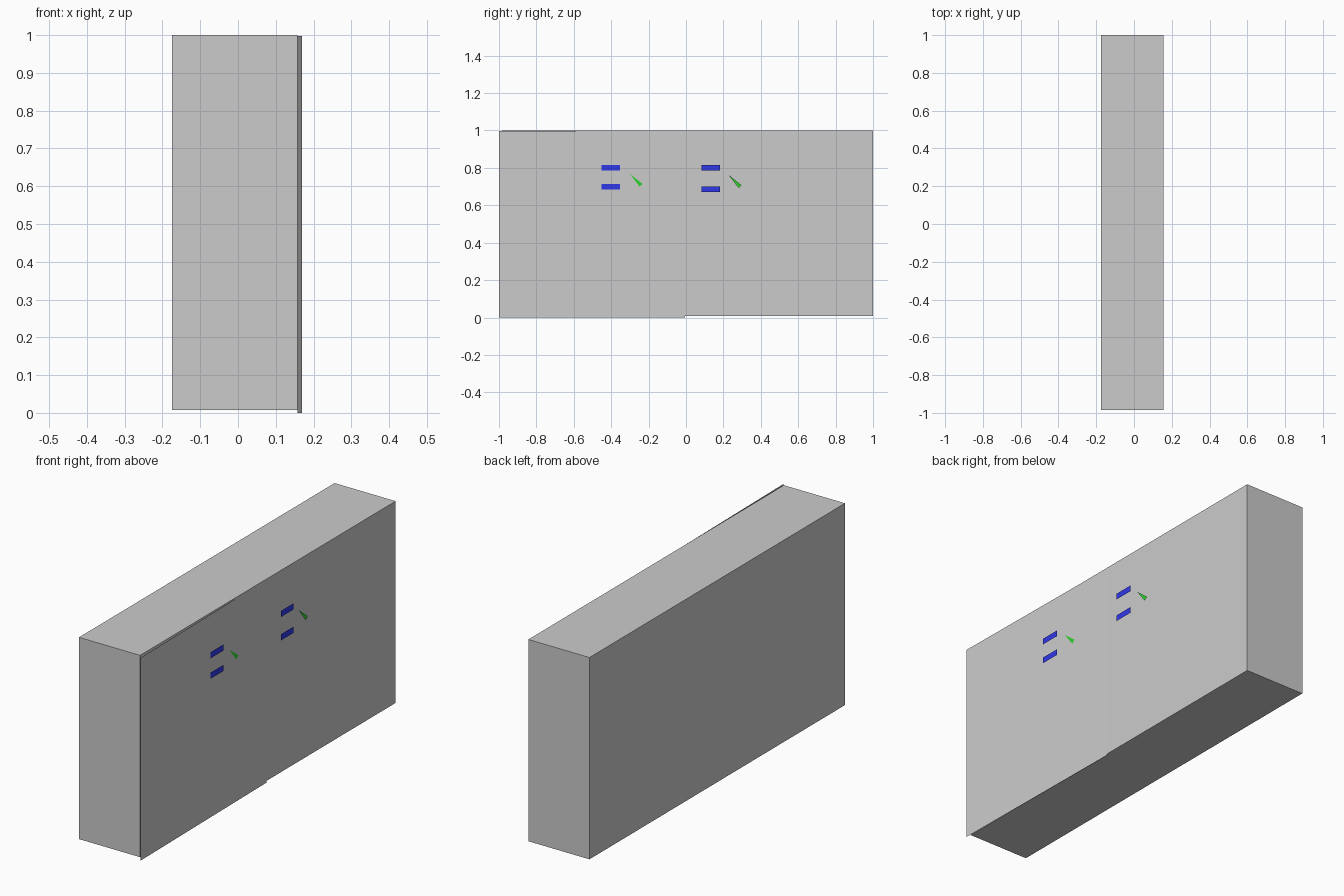
import bpy
import bmesh

if "Cube" in bpy.data.objects:
    bpy.data.objects.remove(bpy.data.objects["Cube"])


def material(name, colour):
    m = bpy.data.materials.new(name)
    m.diffuse_color = colour
    m.use_nodes = True
    m.node_tree.nodes["Principled BSDF"].inputs["Base Color"].default_value = m.diffuse_color
    return m


def mesh_object(name, bm, mat=None):
    me = bpy.data.meshes.new(name)
    bm.to_mesh(me)
    bm.free()
    ob = bpy.data.objects.new(name, me)
    bpy.context.collection.objects.link(ob)
    if mat:
        me.materials.append(mat)
    return ob


def sheet(name, points, mat=None):
    """Single flat face facing +x."""
    bm = bmesh.new()
    bm.faces.new([bm.verts.new(p) for p in points])
    return mesh_object(name, bm, mat)


def strip(name, x, y, z, mat):
    """Horizontal rectangle on the +x side, centred at y, z."""
    w, h = 0.05, 0.015
    return sheet(name, [(x, y - w, z - h), (x, y + w, z - h),
                        (x, y + w, z + h), (x, y - w, z + h)], mat)


blue = material("blue", (0.03, 0.04, 0.8, 1))
green = material("green", (0.03, 0.65, 0.03, 1))

# Main body
x0, x1, y0, y1, z0, z1 = -0.175, 0.157, -0.985, 1.0, 0.008, 1.0
bm = bmesh.new()
bmesh.ops.create_cube(bm, size=1)
for v in bm.verts:
    v.co.x = x1 if v.co.x > 0 else x0
    v.co.y = y1 if v.co.y > 0 else y0
    v.co.z = z1 if v.co.z > 0 else z0
mesh_object("cabinet_body", bm)

# Thin door leaf, slightly ajar over the near half
sheet("door_panel", [(0.170, -1.0, 0), (0.158, -0.005, 0),
                     (0.158, -0.005, 0.997), (0.170, -1.0, 0.997)])

# Blue strips, two on each half
for side, x, y, heights in (("near", 0.168, -0.403, (0.80, 0.70)),
                            ("far", 0.175, 0.133, (0.80, 0.685))):
    for level, z in zip(("upper", "lower"), heights):
        strip(f"{side}_{level}_strip", x, y, z, blue)

# Green tapering pointers beside the strips
for side, x, y, z in (("near", 0.164, -0.302, 0.77), ("far", 0.171, 0.227, 0.763)):
    sheet(f"{side}_pointer", [(x, y, z), (x, y + 0.054, z - 0.07),
                              (x, y + 0.070, z - 0.056)], green)
